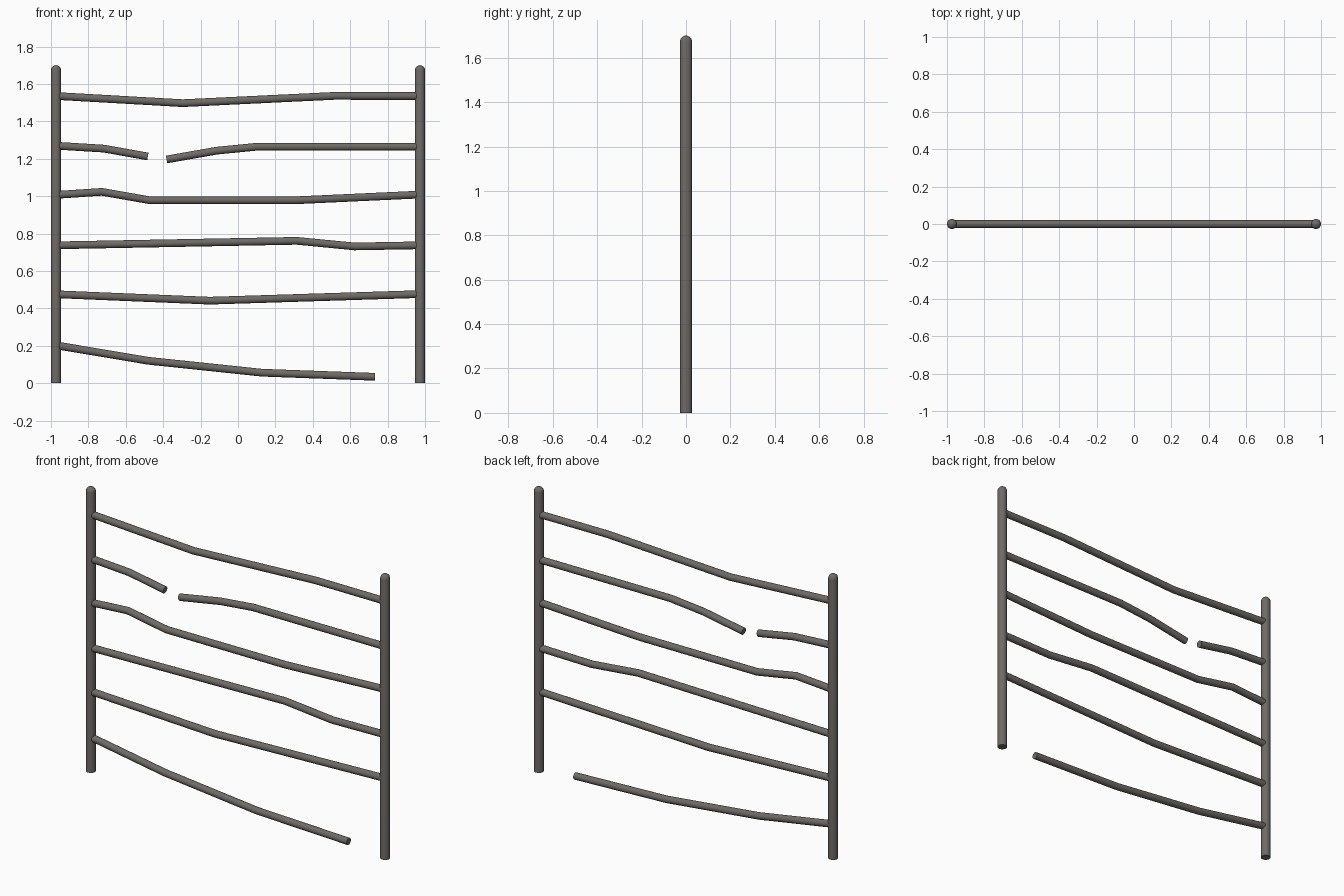
import bpy, bmesh, math
from mathutils import Vector

if "Cube" in bpy.data.objects:
    bpy.data.objects.remove(bpy.data.objects["Cube"])

SIDES = 20
POST_X, POST_R, POST_H, RAIL_R = 0.973, 0.027, 1.70, 0.0205

metal = bpy.data.materials.new("weathered grey metal")
metal.diffuse_color = (0.158, 0.145, 0.133, 1)
metal.use_nodes = True
metal.node_tree.nodes["Principled BSDF"].inputs["Base Color"].default_value = metal.diffuse_color


def tube(name, path, radii, capped=True):
    """Sweep a circle along points lying in the XZ plane."""
    pts = [Vector((x, 0, z)) for x, z in path]
    bm = bmesh.new()
    rings = []
    for i, p in enumerate(pts):
        before = (p - pts[i - 1]).normalized() if i else None
        after = (pts[i + 1] - p).normalized() if i < len(pts) - 1 else None
        d = ((before or after) + (after or before)).normalized()
        across = Vector((0, 1, 0))
        up = d.cross(across)
        rings.append([bm.verts.new(p + radii[i] * (math.cos(a) * across + math.sin(a) * up))
                      for a in (2 * math.pi * k / SIDES for k in range(SIDES))])
    for r0, r1 in zip(rings, rings[1:]):
        for k in range(SIDES):
            n = (k + 1) % SIDES
            bm.faces.new((r0[k], r0[n], r1[n], r1[k]))
    bm.faces.new(rings[0])
    bm.faces.new(rings[-1])
    bmesh.ops.recalc_face_normals(bm, faces=bm.faces)
    me = bpy.data.meshes.new(name)
    bm.to_mesh(me)
    bm.free()
    me.materials.append(metal)
    ob = bpy.data.objects.new(name, me)
    bpy.context.collection.objects.link(ob)
    bpy.ops.object.select_all(action='DESELECT')
    ob.select_set(True)
    bpy.context.view_layer.objects.active = ob
    bpy.ops.object.shade_smooth_by_angle(angle=math.radians(40))
    return ob


# upright posts with domed tops
dome = [math.radians(a) for a in (0, 15, 30, 45, 60, 75, 87)]
for side, s in (("left", -1), ("right", 1)):
    path = [(s * POST_X, 0)] + [(s * POST_X, POST_H - POST_R + POST_R * math.sin(a)) for a in dome]
    tube(side + "_post", path, [POST_R] + [POST_R * math.cos(a) for a in dome])

# bent rails, two of them broken
L, R = -0.965, 0.965
rails = {
    "top_rail": [(L, 1.535), (-0.295, 1.497), (0.515, 1.536), (R, 1.535)],
    "broken_rail_left": [(L, 1.269), (-0.717, 1.254), (-0.482, 1.212)],
    "broken_rail_right": [(-0.382, 1.196), (-0.114, 1.243), (0.10, 1.264), (R, 1.264)],
    "upper_middle_rail": [(L, 1.007), (-0.728, 1.023), (-0.472, 0.978), (0.314, 0.978), (R, 1.008)],
    "lower_middle_rail": [(L, 0.737), (0.314, 0.761), (0.623, 0.731), (R, 0.737)],
    "low_rail": [(L, 0.475), (-0.15, 0.441), (R, 0.476)],
    "fallen_bottom_rail": [(L, 0.201), (-0.482, 0.12), (0.127, 0.056), (0.732, 0.034)],
}
for name, path in rails.items():
    tube(name, path, [RAIL_R] * len(path))
